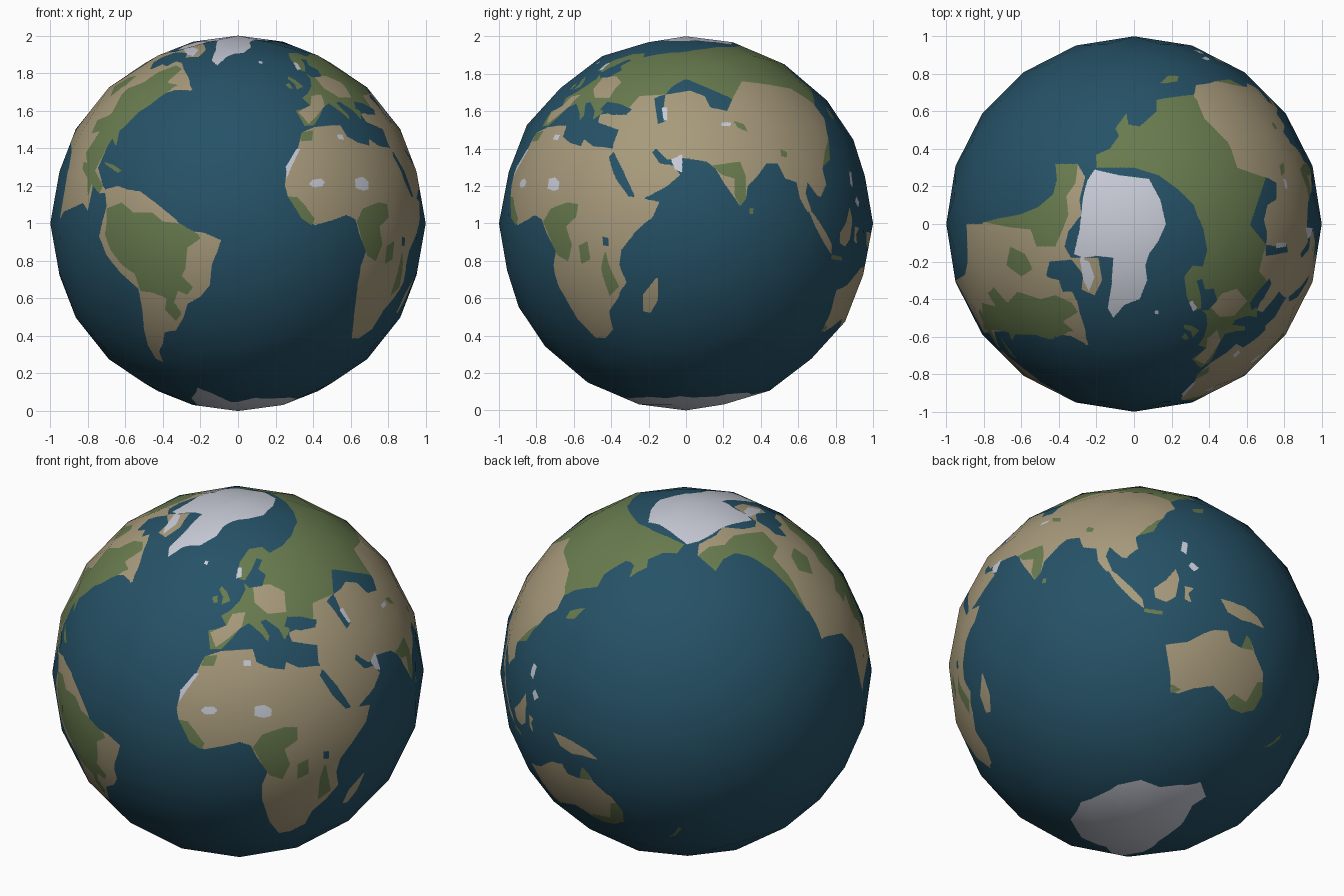
import bpy, bmesh, math
from mathutils import Vector, Matrix

OCEAN, DRY, GREEN, ICE = range(4)
COLOURS = [("ocean_blue", (0.019, 0.084, 0.135)), ("dry_land_tan", (0.39, 0.325, 0.2)),
           ("forest_green", (0.14, 0.2, 0.078)), ("ice_white", (0.58, 0.6, 0.68))]


def view(azimuth, elevation):
    """Right, up and towards-viewer axes of a flat projection."""
    a, e = math.radians(azimuth), math.radians(elevation)
    flat, z = Vector((math.sin(a), -math.cos(a), 0)), Vector((0, 0, 1))
    return (Vector((math.cos(a), math.sin(a), 0)),
            z * math.cos(e) - flat * math.sin(e), flat * math.cos(e) + z * math.sin(e))


FRONT, RIGHT, TOP, ATLANTIC, AUSTRAL, SOUTH = range(6)
VIEWS = [view(0, 0), view(90, 0), view(0, 90), view(35, 25), view(145, -30), view(145, -90)]
patches = []


def paint(v, colour, *c):
    """Outline in hundredths of a unit, drawn on projection v; later ones lie on top."""
    pts = [(c[i] / 100, c[i + 1] / 100) for i in range(0, len(c), 2)]
    xs, ys = [p[0] for p in pts], [p[1] for p in pts]
    patches.insert(0, (v, colour, min(xs), max(xs), min(ys), max(ys),
                       list(zip(pts, pts[1:] + pts[:1]))))


def colour_at(p):
    proj = [(p.dot(r), p.dot(u), p.dot(d)) for r, u, d in VIEWS]
    for v, colour, x0, x1, y0, y1, edges in patches:
        x, y, d = proj[v]
        if d > 0 and x0 < x < x1 and y0 < y < y1:
            inside = False
            for (ax, ay), (bx, by) in edges:
                if (ay > y) != (by > y) and x < ax + (y - ay) * (bx - ax) / (by - ay):
                    inside = not inside
            if inside:
                return colour
    return OCEAN


# South America
paint(FRONT, DRY, -71, 18, -64, 20, -59, 18, -52, 17, -44, 11, -39, 7, -33, 2, -28, -4, -18, -5,
      -9, -9, -11, -15, -14, -22, -15, -33, -20, -39, -27, -43, -29, -50, -33, -57, -39, -58,
      -40, -64, -42, -68, -40, -74, -44, -72, -48, -65, -50, -57, -51, -46, -53, -35, -63, -26,
      -70, -17, -74, -7, -72, 2, -70, 9)
paint(FRONT, GREEN, -70, 8, -62, 11, -56, 6, -46, 6, -40, 1, -31, 0, -21, -6, -20, -8, -27, -13,
      -28, -24, -30, -28, -24, -34, -27, -38, -32, -36, -34, -42, -30, -48, -33, -52, -39, -46,
      -38, -40, -45, -37, -52, -36, -55, -27, -62, -22, -68, -14, -71, -6, -70, 0)
# North and Central America
paint(TOP, DRY, -42, 32, -30, 32, -26, 25, -29, 13, -28, 5, -35, -4, -37, -12, -33, -19, -45, -20,
      -47, -28, -40, -30, -38, -36, -33, -36, -30, -42, -29, -47, -26, -56, -25, -65, -30, -60,
      -40, -59, -51, -59, -61, -59, -69, -57, -80, -58, -95, -30, -90, -27, -88, -17, -86, -6,
      -80, 1, -72, 3, -61, 5, -51, 9, -43, 16, -41, 24)
paint(FRONT, DRY, -60, 85, -75, 72, -86, 56, -92, 45, -89, 43, -88, 31, -83, 29, -79, 22, -74, 16,
      -69, 16, -72, 20, -74, 28, -76, 34, -80, 32, -84, 36, -83, 44, -74, 49, -68, 48, -65, 41,
      -63, 50, -55, 58, -47, 63, -42, 67, -36, 71, -24, 71, -28, 77, -35, 80)
paint(TOP, GREEN, -42, 32, -30, 32, -31, 22, -36, 15, -35, 5, -38, -3, -42, -12, -52, -12, -55, -3,
      -65, -2, -80, 1, -72, 3, -61, 5, -51, 9, -43, 16, -41, 24)
paint(TOP, GREEN, -81, -42, -70, -45, -62, -36, -50, -40, -42, -38, -33, -42, -30, -47, -38, -52,
      -32, -57, -45, -59, -61, -59, -70, -57, -80, -56)
paint(TOP, GREEN, -66, -12, -58, -16, -54, -24, -60, -28, -68, -22)
paint(FRONT, GREEN, -78, 48, -75, 55, -63, 60, -62, 66, -52, 70, -45, 76, -34, 74, -36, 71, -42, 67,
      -47, 63, -55, 58, -63, 50, -65, 41, -68, 48, -74, 49)
paint(FRONT, GREEN, -83, 29, -79, 22, -74, 16, -72, 20, -76, 28, -82, 33)
paint(FRONT, GREEN, -72, 33, -66, 31, -62, 28, -64, 27, -70, 31)
paint(TOP, DRY, -34, -18, -19, -18, -17, -30, -21, -38, -28, -35, -27, -27)
paint(TOP, ICE, -29, -18, -24, -20, -21, -28, -24, -36, -27, -30)
# Arctic ice and Greenland, small northern island
paint(TOP, ICE, -21, 29, -8, 26, 0, 25, 8, 24, 14, 13, 17, 0, 13, -9, 8, -16, 6, -22, 7, -30, 3, -40,
      -5, -43, -11, -50, -14, -45, -12, -33, -11, -18, -20, -17, -27, -18, -32, -16, -29, -3,
      -27, 15, -25, 23)
paint(TOP, ICE, 11, -46, 13, -46, 13, -48, 11, -48)
# Northern Eurasia
paint(TOP, GREEN, -20, 30, 0, 30, 13, 26, 24, 18, 32, 10, 37, -3, 39, -14, 36, -25, 40, -28, 55, -28,
      62, 0, 72, 30, 72, 55, 61, 72, 51, 77, 42, 76, 42, 67, 32, 69, 24, 68, 16, 67, 12, 66, 12, 60,
      3, 52, -3, 53, -4, 59, -10, 51, -8, 47, -13, 40, -20, 37)
# Europe
paint(ATLANTIC, GREEN, -16, 22, -15, 12, -9, 12, -4, 17, 1, 23, 6, 26, 13, 20, 16, 16, 17, 19, 12, 27,
      15, 28, 22, 23, 25, 17, 28, 22, 27, 25, 31, 24, 32, 19, 43, 17, 52, 33, 50, 60, 33, 82, 30, 77,
      29, 68, 18, 63, 13, 67, 6, 66, 1, 59, -1, 51, 3, 49, 4, 44, 1, 38, -4, 33, -9, 30, -6, 24)
paint(ATLANTIC, DRY, 8, 46, 17, 47, 25, 43, 26, 32, 16, 31, 9, 37)
paint(ATLANTIC, DRY, -15, 21, -6, 25, -3, 31, 4, 32, 2, 24, -5, 18, -12, 13)
paint(ATLANTIC, ICE, -1, 50, 0, 56, 2, 56, 2, 51)
paint(ATLANTIC, OCEAN, 6, 45, 13, 46, 15, 52, 11, 55, 13, 60, 10, 61, 7, 54, 3, 48)
paint(ATLANTIC, GREEN, -9, 36, -4, 38, -6, 43, -9, 46, -10, 44, -8, 40)
paint(ATLANTIC, GREEN, -13, 37, -11, 37, -11, 41, -14, 40)
# Southern Asia with Arabia and India
paint(RIGHT, DRY, -39, 42, -39, 39, -34, 29, -29, 18, -26, 12, -19, 15, -10, 20, -3, 26, -7, 31,
      -14, 32, -18, 38, -16, 40, -10, 34, -2, 35, 5, 34, 11, 33, 16, 29, 20, 22, 25, 15, 29, 9, 32, 13,
      33, 20, 38, 25, 43, 32, 49, 32, 53, 24, 59, 22, 61, 13, 65, 6, 67, 7, 64, 16, 65, 22, 70, 15,
      72, 14, 75, 21, 73, 29, 74, 37, 76, 45, 74, 56, 68, 64, 64, 67, 56, 72, 45, 74, 30, 76, 26, 69,
      22, 60, 13, 62, 10, 68, 2, 71, -10, 69, -25, 68, -31, 61, -46, 58, -47, 54, -36, 50)
paint(RIGHT, GREEN, 14, 31, 29, 33, 32, 25, 32, 13, 29, 9, 26, 15, 26, 24, 19, 26)
paint(RIGHT, GREEN, 25, 55, 31, 53, 33, 49, 28, 51)
paint(RIGHT, GREEN, 50, 40, 54, 38, 54, 35, 51, 36)
paint(RIGHT, GREEN, 34, 8, 36, 8, 36, 5, 34, 5)
paint(RIGHT, ICE, 19, 54, 24, 54, 24, 52, 19, 52)
# Black Sea, Caspian Sea and the white gulf shore
paint(RIGHT, OCEAN, -46, 61, -42, 65, -36, 64, -29, 61, -32, 58, -40, 58)
paint(RIGHT, OCEAN, -17, 67, -11, 69, -12, 62, -10, 55, -15, 53, -16, 60)
paint(RIGHT, ICE, -13, 62, -10, 62, -10, 55, -12, 55)
paint(RIGHT, ICE, -8, 34, -2, 37, -2, 27, -6, 29)
# Japan
paint(TOP, GREEN, 14, 75, 18, 79, 24, 79, 23, 76, 17, 75)
# Africa and Madagascar
paint(ATLANTIC, DRY, -18, 8, -9, 11, 8, 12, 10, 5, 17, 2, 25, 1, 26, 5, 33, 2, 42, 3, 46, 3, 44, -2,
      51, -13, 58, -20, 71, -18, 69, -27, 61, -39, 55, -47, 53, -54, 54, -61, 47, -69, 40, -75, 36, -82,
      28, -86, 22, -87, 17, -81, 13, -69, 13, -61, 16, -54, 10, -46, 7, -40, 1, -38, -7, -40, -18, -42,
      -26, -38, -32, -26, -33, -20, -31, -11, -23, -2)
paint(RIGHT, DRY, -15, -28, -15, -41, -19, -48, -23, -47, -23, -38, -19, -33)
paint(ATLANTIC, GREEN, -32, -26, -27, -27, -18, -39, -20, -42, -26, -38)
paint(ATLANTIC, GREEN, 8, -41, 13, -34, 25, -30, 32, -30, 32, -37, 25, -42, 28, -50, 24, -58, 17, -56,
      13, -50)
paint(ATLANTIC, GREEN, 32, -50, 38, -47, 38, -55, 32, -58)
paint(ATLANTIC, GREEN, 47, -49, 50, -64, 43, -69, 44, -58)
paint(ATLANTIC, GREEN, -18, 8, -11, 9, -13, 3, -20, 3)
paint(ATLANTIC, ICE, -20, -21, -18, -19, -13, -19, -11, -21, -13, -23, -18, -23)
paint(ATLANTIC, ICE, 9, -19, 14, -18, 18, -20, 18, -24, 14, -25, 9, -24)
paint(ATLANTIC, ICE, -32, -17, -29, -12, -21, -1, -23, -1, -31, -10)
paint(ATLANTIC, ICE, 3, 6, 7, 6, 7, 3, 3, 3)
paint(ATLANTIC, OCEAN, 46, -43, 49, -43, 49, -47, 46, -47)
# Islands of south-east Asia
paint(AUSTRAL, DRY, 39, 41, 44, 40, 53, 37, 60, 32, 64, 26, 56, 29, 51, 30, 43, 34)
paint(AUSTRAL, DRY, 2, 45, 9, 50, 14, 56, 16, 51, 14, 41, 9, 38, 3, 40)
paint(AUSTRAL, DRY, -24, 56, -18, 52, -10, 45, -4, 39, -3, 34, -10, 39, -18, 47)
paint(AUSTRAL, GREEN, -3, 34, 7, 33, 7, 31, -3, 32)
paint(AUSTRAL, DRY, 19, 47, 24, 46, 21, 43, 23, 38, 19, 40)
paint(AUSTRAL, ICE, 18, 71, 21, 70, 20, 64, 17, 66)
paint(AUSTRAL, ICE, 23, 60, 27, 57, 24, 55, 21, 58)
# Australia and New Zealand
paint(AUSTRAL, DRY, 9, 15, 21, 17, 30, 22, 35, 24, 43, 24, 45, 18, 51, 15, 54, 22, 56, 20, 59, 12,
      64, 2, 64, -10, 60, -18, 53, -20, 47, -18, 42, -11, 36, -6, 25, -8, 17, -11, 13, -10, 12, 0)
paint(AUSTRAL, GREEN, 13, -6, 19, -9, 13, -11)
paint(AUSTRAL, GREEN, 44, -13, 48, -10, 55, -14, 61, -3, 64, -3, 64, -10, 60, -18, 53, -20, 47, -18)
paint(AUSTRAL, GREEN, 51, 15, 54, 22, 56, 20, 58, 14)
paint(AUSTRAL, GREEN, 67, -38, 72, -35, 77, -30, 76, -33, 71, -37)
# Antarctica
paint(SOUTH, ICE, -34, -2, -30, 17, -12, 35, 0, 40, 11, 35, 22, 36, 33, 34, 37, 22, 30, 18, 25, 3,
      14, -14, 8, -32, -2, -42, -6, -46, -9, -40, -13, -25, -26, -21)

# Coarse ball whose facets are cut finely along the coastlines
ball = bmesh.new()
bmesh.ops.create_icosphere(ball, subdivisions=3, radius=1, matrix=Matrix.Rotation(math.pi / 2, 4, 'Z'))
points = [v.co.copy() for v in ball.verts]
tints = [colour_at(p) for p in points]
facets = [[v.index for v in f.verts] for f in ball.faces]
ball.free()
middles, faces, face_tints = {}, [], []


def middle(i, j):
    key = (min(i, j), max(i, j))
    if key not in middles:
        middles[key] = len(points)
        points.append((points[i] + points[j]) / 2)
        tints.append(colour_at(points[-1]))
    return middles[key]


def cut(a, b, c, depth):
    same = tints[a] == tints[b] == tints[c]
    if depth == 6 or (depth >= 4 and same):
        faces.append((a, b, c))
        face_tints.append(tints[a] if same else colour_at((points[a] + points[b] + points[c]) / 3))
        return
    ab, bc, ca = middle(a, b), middle(b, c), middle(c, a)
    for tri in ((a, ab, ca), (ab, b, bc), (ca, bc, c), (ab, bc, ca)):
        cut(*tri, depth + 1)


for f in facets:
    cut(*f, 0)

mesh = bpy.data.meshes.new("globe")
mesh.from_pydata([p + Vector((0, 0, 1)) for p in points], [], faces)
for name, rgb in COLOURS:
    mat = bpy.data.materials.new(name)
    mat.diffuse_color = (*rgb, 1)
    mesh.materials.append(mat)
mesh.polygons.foreach_set("material_index", face_tints)
mesh.polygons.foreach_set("use_smooth", [True] * len(faces))
mesh.update()
# Round shading across the flat facets
mesh.normals_split_custom_set_from_vertices([p.normalized() for p in points])
globe = bpy.data.objects.new("globe", mesh)
bpy.context.collection.objects.link(globe)
